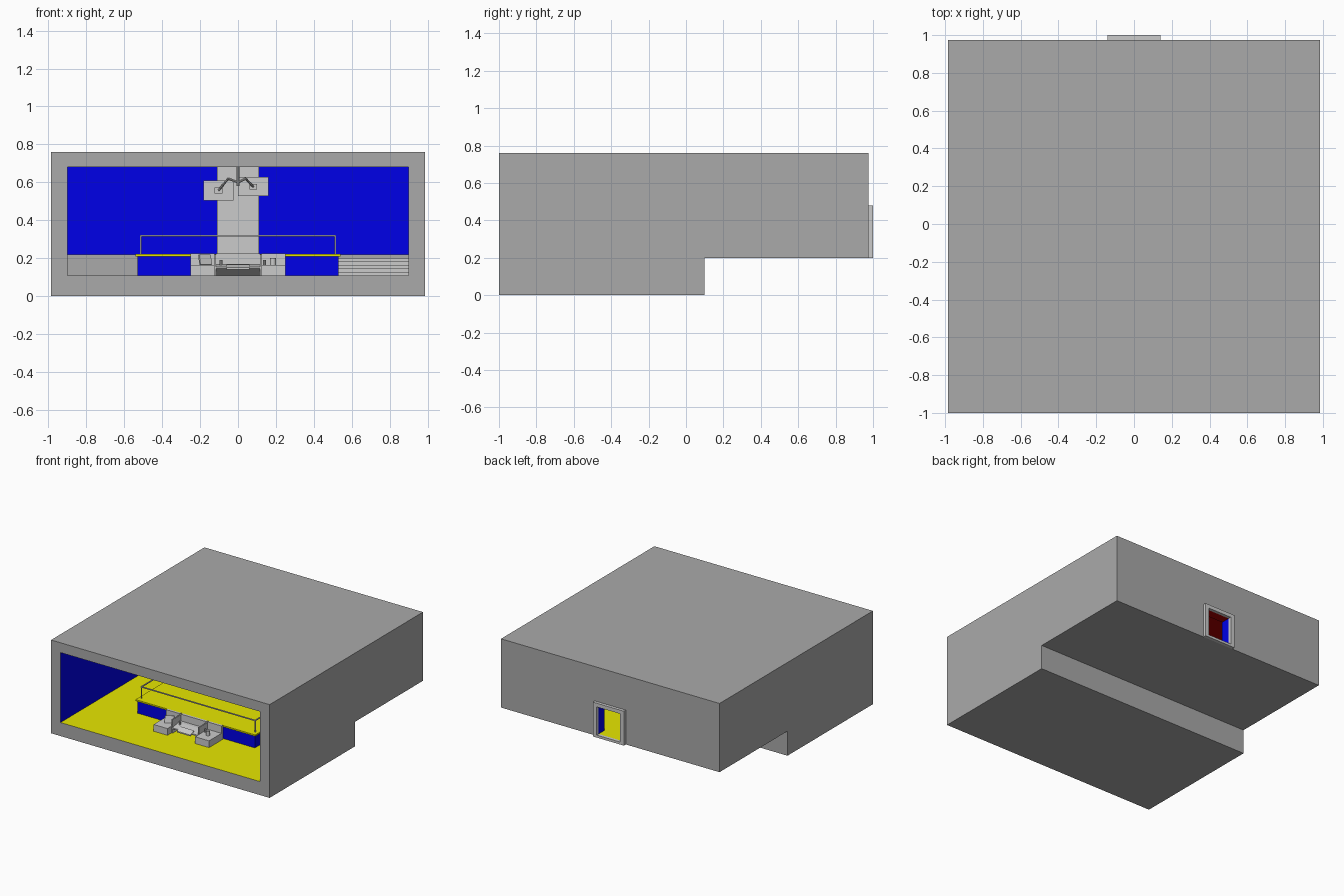
import bpy, bmesh
from math import radians
from mathutils import Vector

if "Cube" in bpy.data.objects:
    bpy.data.objects.remove(bpy.data.objects["Cube"])


def material(name, color):
    m = bpy.data.materials.new(name)
    m.diffuse_color = color
    m.use_nodes = True
    m.node_tree.nodes["Principled BSDF"].inputs["Base Color"].default_value = m.diffuse_color
    return m


YELLOW = material("floor_yellow", (0.8, 0.8, 0.0, 1))
BLUE = material("wall_blue", (0.0, 0.0, 0.8, 1))
RED = material("ceiling_red", (0.4, 0.0, 0.0, 1))
GREY = material("plain_grey", (0.4, 0.4, 0.4, 1))


def add(name, bm, mat=None):
    bmesh.ops.recalc_face_normals(bm, faces=bm.faces)
    me = bpy.data.meshes.new(name)
    bm.to_mesh(me)
    bm.free()
    ob = bpy.data.objects.new(name, me)
    bpy.context.collection.objects.link(ob)
    if mat:
        me.materials.append(mat)
    return ob


def prism(name, pts, x0, x1, mat=None):
    """Extrude a (y, z) profile along x."""
    bm = bmesh.new()
    f = bm.faces.new([bm.verts.new((x0, y, z)) for y, z in pts])
    r = bmesh.ops.extrude_face_region(bm, geom=[f])
    vs = [v for v in r["geom"] if isinstance(v, bmesh.types.BMVert)]
    bmesh.ops.translate(bm, verts=vs, vec=(x1 - x0, 0, 0))
    return add(name, bm, mat)


def box(name, x0, x1, y0, y1, z0, z1, mat=None):
    return prism(name, [(y0, z0), (y1, z0), (y1, z1), (y0, z1)], x0, x1, mat)


def rod(name, a, b, r, sides=8):
    a, b = Vector(a), Vector(b)
    bm = bmesh.new()
    bmesh.ops.create_cone(bm, cap_ends=True, segments=sides, radius1=r, radius2=r, depth=(b - a).length)
    ob = add(name, bm)
    ob.location = (a + b) / 2
    ob.rotation_euler = (b - a).to_track_quat('Z', 'Y').to_euler()
    return ob


# Room shell: stepped outer block with stepped hollow, open front and rear doorway
shell = prism("room_shell", [(-1, 0), (0.1, 0), (0.1, 0.2), (0.975, 0.2), (0.975, 0.76), (-1, 0.76)], -0.985, 0.985)
hollow = prism("room_cutter", [(-1.1, 0.11), (0.06, 0.11), (0.06, 0.22), (0.9, 0.22), (0.9, 0.68), (-1.1, 0.68)], -0.9, 0.9)
door = box("door_cutter", -0.105, 0.105, 0.85, 1.1, 0.22, 0.45)
for cutter in (hollow, door):
    cutter.hide_render = True
    mod = shell.modifiers.new("cut", 'BOOLEAN')
    mod.operation = 'DIFFERENCE'
    mod.solver = 'EXACT'
    mod.object = cutter
dg = bpy.context.evaluated_depsgraph_get()
mesh = bpy.data.meshes.new_from_object(shell.evaluated_get(dg))
shell.modifiers.clear()
shell.data = mesh
for cutter in (hollow, door):
    bpy.data.objects.remove(cutter)

# Colour the inside faces by direction: floors, walls, ceiling
mesh.materials.clear()
for m in (GREY, YELLOW, BLUE, RED):
    mesh.materials.append(m)
for p in mesh.polygons:
    c, n = p.center, p.normal
    p.material_index = 0
    if abs(c.x) < 0.95 and -0.99 < c.y < 0.97 and 0.1 < c.z < 0.7:
        if n.z > 0.5:
            p.material_index = 1
        elif n.z < -0.5 and c.z > 0.3:
            p.material_index = 3
        elif abs(n.x) > 0.5 or (n.y < -0.5 and c.z > 0.25):
            p.material_index = 2

# Rear door frame
for s in (-1, 1):
    x = sorted((s * 0.105, s * 0.14))
    box("door_jamb", x[0], x[1], 0.975, 1.0, 0.2, 0.48)
box("door_head", -0.105, 0.105, 0.975, 1.0, 0.45, 0.48)
box("door_sill", -0.105, 0.105, 0.975, 1.0, 0.2, 0.22)

# Raised platform with overhanging yellow deck
box("platform_base", -0.53, 0.53, -0.54, 0.06, 0.11, 0.21, BLUE)
box("platform_deck", -0.54, 0.54, -0.55, 0.06, 0.21, 0.222, YELLOW)

# Steps on the right side
STEPS = 6
for i in range(STEPS - 1):
    box("step", 0.53, 0.9, 0.06 - 0.035 * (STEPS - 1 - i), 0.06, 0.11 + i * 0.11 / STEPS, 0.11 + (i + 1) * 0.11 / STEPS)

# Railing round the platform
for s in (-1, 1):
    box("side_rail", s * 0.513 - 0.004, s * 0.513 + 0.004, -0.51, 0.04, 0.314, 0.322)
    for y in (-0.51, 0.04):
        box("rail_post", s * 0.513 - 0.003, s * 0.513 + 0.003, y - 0.003, y + 0.003, 0.222, 0.316)
box("front_rail", -0.517, 0.517, -0.516, -0.508, 0.314, 0.322)

# Control console: pedestals, recessed desk and back panels
for s in (-1, 1):
    x = sorted((s * 0.125, s * 0.25))
    box("console_pedestal", x[0], x[1], -0.73, -0.552, 0.11, 0.165)
    box("console_side_panel", x[0], x[1], -0.57, -0.552, 0.165, 0.225)
    box("console_divider", s * 0.12 - 0.005, s * 0.12 + 0.005, -0.68, -0.552, 0.11, 0.22)
prism("console_desk", [(-0.68, 0.145), (-0.68, 0.155), (-0.6, 0.17), (-0.552, 0.17), (-0.552, 0.11), (-0.6, 0.11)], -0.115, 0.115)
box("console_back_panel", -0.115, 0.115, -0.572, -0.552, 0.17, 0.225)
prism("keyboard", [(-0.7, 0.14), (-0.7, 0.15), (-0.65, 0.168), (-0.65, 0.155)], -0.06, 0.06)
screen = box("desk_screen", -0.035, 0.035, -0.006, 0.006, 0, 0.055)
screen.location = (-0.17, -0.64, 0.165)
screen.rotation_euler = (radians(-15), 0, radians(30))
rod("cup", (0.185, -0.65, 0.165), (0.185, -0.65, 0.2), 0.015, 12)
for x in (-0.09, 0.14):
    rod("control_knob", (x, -0.62, 0.16), (x, -0.62, 0.19), 0.008)

# Central shaft with a recessed-looking doorway
box("central_shaft", -0.11, 0.11, 0.2, 0.42, 0.222, 0.68)
box("shaft_door", -0.072, 0.072, 0.193, 0.2, 0.222, 0.505)

# Ceiling mounted monitors on jointed arms
rod("ceiling_pole", (0, -0.65, 0.68), (0, -0.65, 0.58), 0.009)
for cx, cz, w, h in ((-0.103, 0.557, 0.08, 0.052), (0.08, 0.577, 0.08, 0.05)):
    box("monitor", cx - w, cx + w, -0.605, -0.593, cz - h, cz + h)
    box("monitor_mount", cx - 0.02, cx + 0.02, -0.615, -0.605, cz - 0.015, cz + 0.015)
    elbow = (cx * 0.5, -0.66, 0.62)
    rod("upper_arm", (0, -0.65, 0.6), elbow, 0.006)
    rod("lower_arm", elbow, (cx, -0.61, cz), 0.006)
